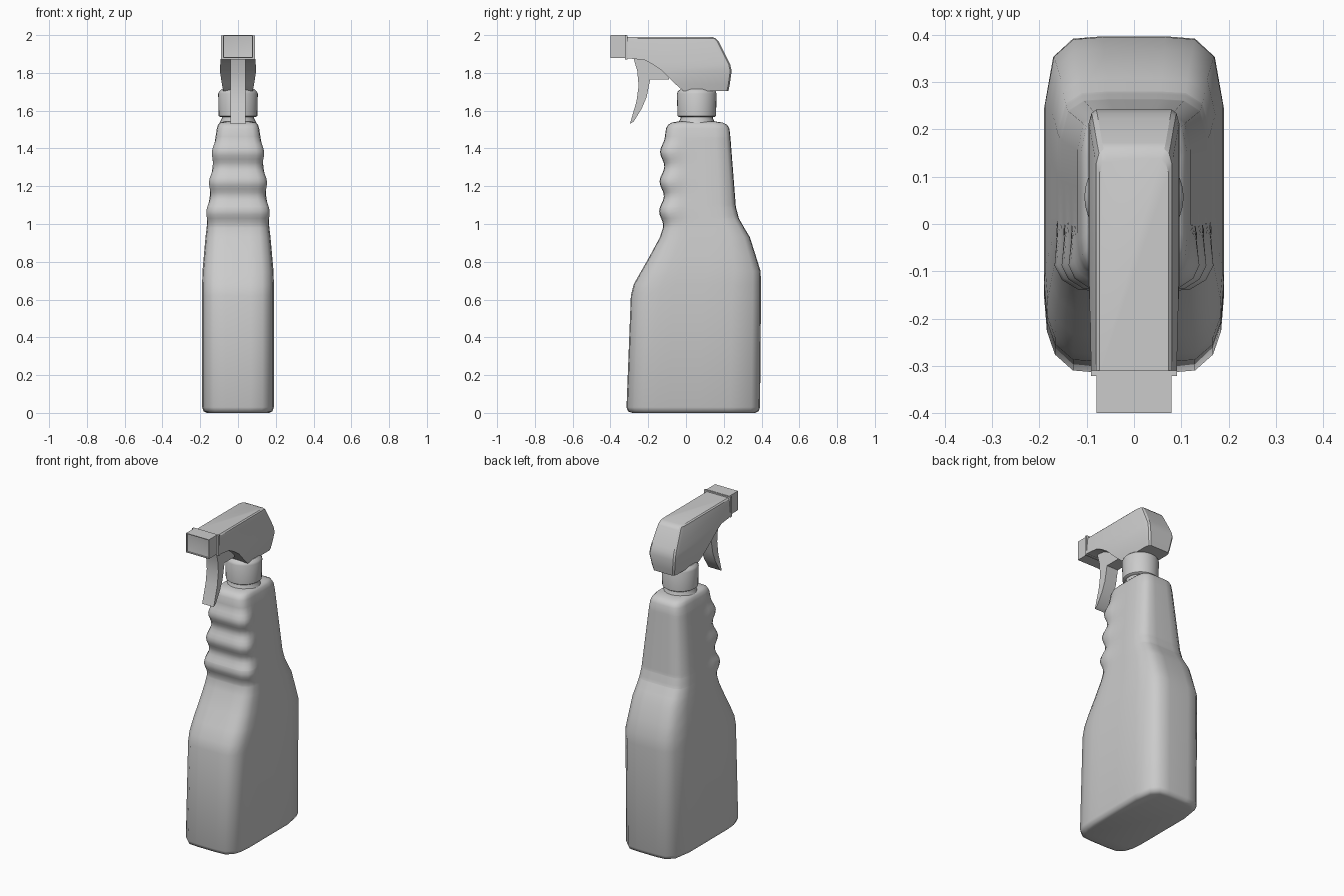
import bpy, bmesh, math

cube = bpy.data.objects.get("Cube")
if cube:
    bpy.data.objects.remove(cube)


def finish(name, bm, angle):
    bmesh.ops.recalc_face_normals(bm, faces=bm.faces)
    mesh = bpy.data.meshes.new(name)
    bm.to_mesh(mesh)
    bm.free()
    obj = bpy.data.objects.new(name, mesh)
    bpy.context.collection.objects.link(obj)
    bpy.ops.object.select_all(action='DESELECT')
    obj.select_set(True)
    bpy.context.view_layer.objects.active = obj
    bpy.ops.object.shade_smooth_by_angle(angle=math.radians(angle))
    return obj


def loft(name, rings, angle):
    """Skin a stack of equally long closed rings and cap both ends."""
    bm = bmesh.new()
    rows = [[bm.verts.new(p) for p in ring] for ring in rings]
    n = len(rows[0])
    for a, b in zip(rows, rows[1:]):
        for i in range(n):
            j = (i + 1) % n
            bm.faces.new((a[i], a[j], b[j], b[i]))
    bm.faces.new(rows[0][::-1])
    bm.faces.new(rows[-1])
    return finish(name, bm, angle)


def mirrored(half):
    """Close a right-hand half outline with its mirror image."""
    return half + [(-x, y, z) for x, y, z in reversed(half)]


def side_prism(name, outline, half_width, angle=35):
    """Extrude a (y, z) outline across x."""
    return loft(name, [[(x, y, z) for y, z in outline]
                       for x in (-half_width, half_width)], angle)


def lathe(name, profile, y, sides=32):
    rings = [[(r * math.cos(2 * math.pi * i / sides),
               y + r * math.sin(2 * math.pi * i / sides), z)
              for i in range(sides)] for r, z in profile]
    return loft(name, rings, 40)


# Bottle: z, half width, front y, back y
KEYS = [(0, .165, -.285, .365), (.008, .182, -.307, .384),
        (.03, .19, -.315, .392), (.62, .19, -.292, .397),
        (.68, .19, -.277, .397), (.75, .188, -.238, .395),
        (.83, .181, -.192, .37), (.93, .172, -.138, .338),
        (.98, .166, -.122, .308), (1.03, .161, -.119, .28),
        (1.09, .155, -.118, .264), (1.46, .119, -.112, .235),
        (1.505, .112, -.106, .23), (1.525, .106, -.095, .218),
        (1.537, .095, -.075, .195), (1.542, .075, -.045, .16)]
# Cross-section: width fraction, depth fraction from front to back
SECTION = [(.35, -1), (.68, -.985), (.88, -.89), (.97, -.75), (1, -.55),
           (1, -.35), (1, .1), (1, .55), (.9, .87), (.68, .985), (.35, 1)]
GRIP_LOW, GRIP_HIGH, GRIP_STEP = .99, 1.46, .157


def bottle_ring(z):
    for a, b in zip(KEYS, KEYS[1:]):
        if a[0] <= z <= b[0]:
            f = (z - a[0]) / (b[0] - a[0])
            w, front, back = (p + (q - p) * f for p, q in zip(a[1:], b[1:]))
            break
    ripple = 0
    if GRIP_LOW < z < GRIP_HIGH:
        phase = 2 * math.pi * (z - GRIP_LOW) / GRIP_STEP
        ripple = .5 - .5 * math.cos(phase)
    mid, depth = (front + back) / 2, (back - front) / 2
    half = []
    for fx, t in SECTION:
        grip = ripple * min(1, max(0, (-.45 - t) / .3))
        half.append((fx * w + .016 * grip * fx,
                     mid + t * depth - .024 * grip * max(0, -t), z))
    return mirrored(half)


grip_levels = [GRIP_LOW + GRIP_STEP * i / 8 for i in range(25)]
levels = sorted({k[0] for k in KEYS} | set(grip_levels))
loft("bottle", [bottle_ring(z) for z in levels], 60)

# Neck and screw collar
AXIS_Y = .057
lathe("neck", [(.1, 1.53), (.085, 1.56), (.085, 1.6)], AXIS_Y)
lathe("screw_collar", [(.094, 1.566), (.102, 1.572), (.105, 1.69),
                       (.1, 1.702), (.085, 1.715)], AXIS_Y)

# Spray head: z, front y, back y, half width
HEAD = [(1.705, -.015, .225, .078), (1.74, -.055, .232, .085),
        (1.81, -.125, .242, .096), (1.845, -.175, .234, .094),
        (1.868, -.22, .223, .092), (1.878, -.315, .218, .091),
        (1.968, -.315, .172, .083), (1.983, -.315, .158, .08),
        (1.99, -.315, .138, .073)]
loft("spray_head",
     [mirrored([(w, f, z), (w, b - .03, z), (w - .006, b - .008, z),
                (w - .016, b, z)]) for z, f, b, w in HEAD], 28)

# Trigger
side_prism("trigger", [(-.28, 1.885), (-.258, 1.81), (-.251, 1.73),
                       (-.262, 1.65), (-.297, 1.53), (-.277, 1.542),
                       (-.235, 1.61), (-.209, 1.67), (-.19, 1.765),
                       (-.09, 1.765), (-.09, 1.82), (-.19, 1.885)], .04)

# Flange between head and nozzle
side_prism("nozzle_flange", [(-.322, 1.872), (-.31, 1.872),
                             (-.31, 1.998), (-.322, 1.998)], .091)

# Nozzle block with a framed, dished front
bm = bmesh.new()
bmesh.ops.create_cube(bm, size=1)
bmesh.ops.scale(bm, vec=(.158, .085, .12), verts=bm.verts)
bmesh.ops.translate(bm, vec=(0, -.3575, 1.94), verts=bm.verts)
bm.normal_update()
face = min(bm.faces, key=lambda f: f.calc_center_median().y)
bmesh.ops.inset_region(bm, faces=[face], thickness=.006)
bmesh.ops.inset_region(bm, faces=[face], thickness=.001, depth=-.008)
dish = bmesh.ops.poke(bm, faces=[face])
dish["verts"][0].co.y += .012
finish("nozzle", bm, 25)
